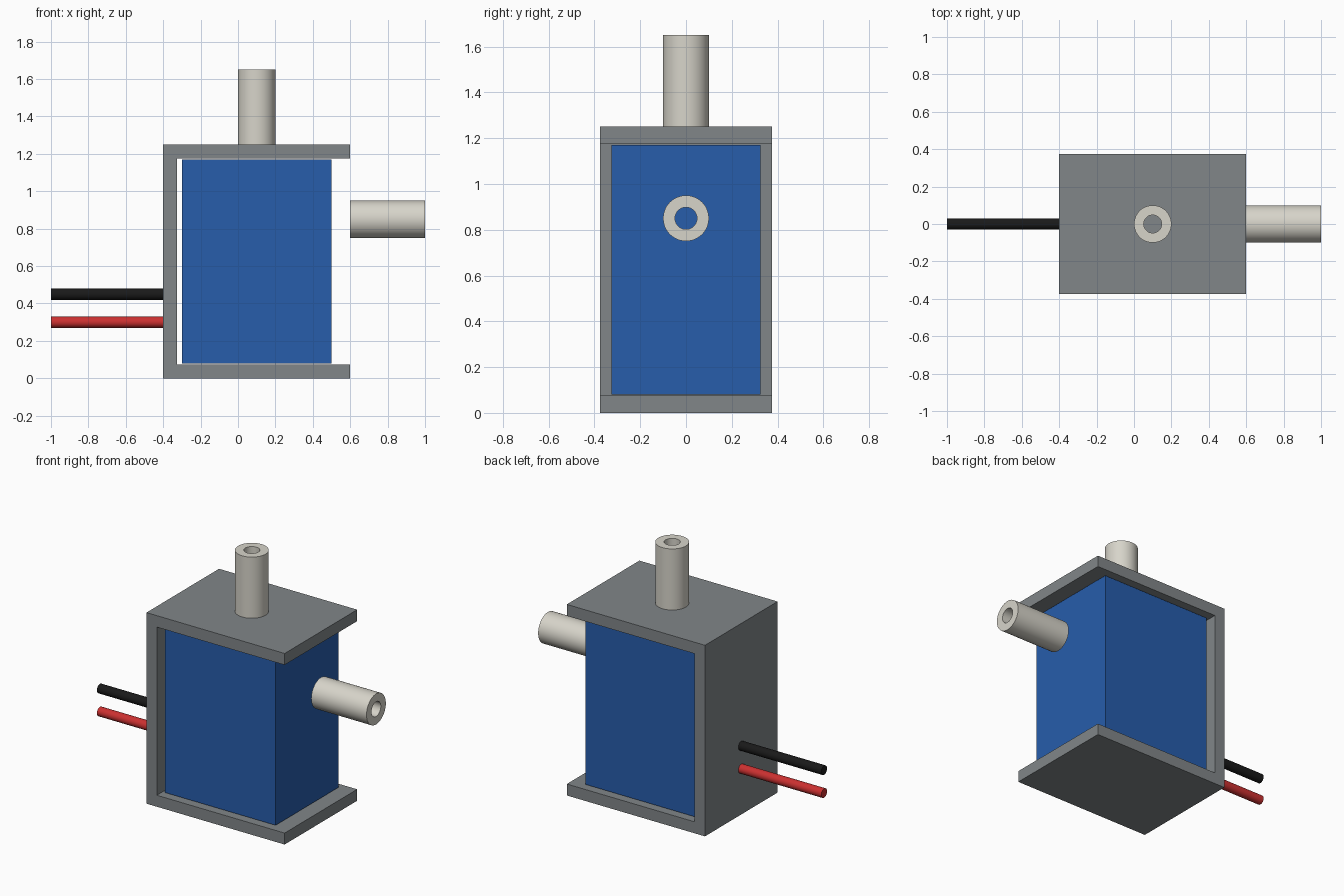
import bpy, bmesh, math
from mathutils import Matrix, Vector

if "Cube" in bpy.data.objects:
    bpy.data.objects.remove(bpy.data.objects["Cube"])


def material(name, color):
    m = bpy.data.materials.new(name)
    m.diffuse_color = (*color, 1)
    m.use_nodes = True
    m.node_tree.nodes["Principled BSDF"].inputs["Base Color"].default_value = m.diffuse_color
    return m


def add_object(name, bm, mat=None, smooth=False):
    bmesh.ops.recalc_face_normals(bm, faces=bm.faces)
    mesh = bpy.data.meshes.new(name)
    bm.to_mesh(mesh)
    bm.free()
    ob = bpy.data.objects.new(name, mesh)
    bpy.context.collection.objects.link(ob)
    if mat:
        mesh.materials.append(mat)
    if smooth:
        bpy.ops.object.select_all(action='DESELECT')
        ob.select_set(True)
        bpy.context.view_layer.objects.active = ob
        bpy.ops.object.shade_smooth_by_angle(angle=math.radians(35))
    return ob


def tube(name, start, end, outer, inner, mat, n=48):
    """Round bar from start to end; inner > 0 gives an open bore."""
    start, end = Vector(start), Vector(end)
    axis = end - start
    rot = axis.to_track_quat('Z', 'Y').to_matrix().to_4x4()
    bm = bmesh.new()

    def ring(r, z):
        return [bm.verts.new((r * math.cos(2 * math.pi * i / n),
                              r * math.sin(2 * math.pi * i / n), z)) for i in range(n)]

    L = axis.length
    a, b = ring(outer, 0), ring(outer, L)
    pairs = [(a, b)]
    if inner:
        c, d = ring(inner, L), ring(inner, 0)
        pairs += [(b, c), (c, d), (d, a)]
    else:
        bm.faces.new(a)
        bm.faces.new(b)
    for p, q in pairs:
        for i in range(n):
            j = (i + 1) % n
            bm.faces.new((p[i], p[j], q[j], q[i]))
    bm.transform(Matrix.Translation(start) @ rot)
    return add_object(name, bm, mat, smooth=True)


blue = material("coil_blue", (0.02, 0.11, 0.41))
ivory = material("port_ivory", (0.68, 0.66, 0.59))
black = material("wire_black", (0.01, 0.01, 0.01))
red = material("wire_red", (0.6, 0.03, 0.03))
steel = material("frame_grey", (0.22, 0.24, 0.25))

# C-shaped frame: side profile extruded along y
t = 0.075
profile = [(-0.4, 0), (0.6, 0), (0.6, t), (-0.4 + t, t),
           (-0.4 + t, 1.25 - t), (0.6, 1.25 - t), (0.6, 1.25), (-0.4, 1.25)]
bm = bmesh.new()
face = bm.faces.new([bm.verts.new((x, -0.375, z)) for x, z in profile])
ext = bmesh.ops.extrude_face_region(bm, geom=[face], use_keep_orig=True)
bmesh.ops.translate(bm, vec=(0, 0.75, 0),
                    verts=[v for v in ext["geom"] if isinstance(v, bmesh.types.BMVert)])
add_object("frame", bm, steel)

# Coil block inside the frame
bm = bmesh.new()
bmesh.ops.create_cube(bm, size=1, matrix=Matrix.Translation((0.1, 0, 0.625))
                      @ Matrix.Diagonal((0.8, 0.65, 1.09, 1)))
add_object("coil_block", bm, blue)

# Hollow ports: top and side
tube("top_port", (0.1, 0, 1.25), (0.1, 0, 1.65), 0.1, 0.048, ivory)
tube("side_port", (0.6, 0, 0.85), (1.0, 0, 0.85), 0.1, 0.048, ivory)

# Lead wires
for name, z, mat in (("black_wire", 0.45, black), ("red_wire", 0.3, red)):
    tube(name, (-0.4, 0, z), (-1.0, 0, z), 0.03, 0, mat, n=24)
